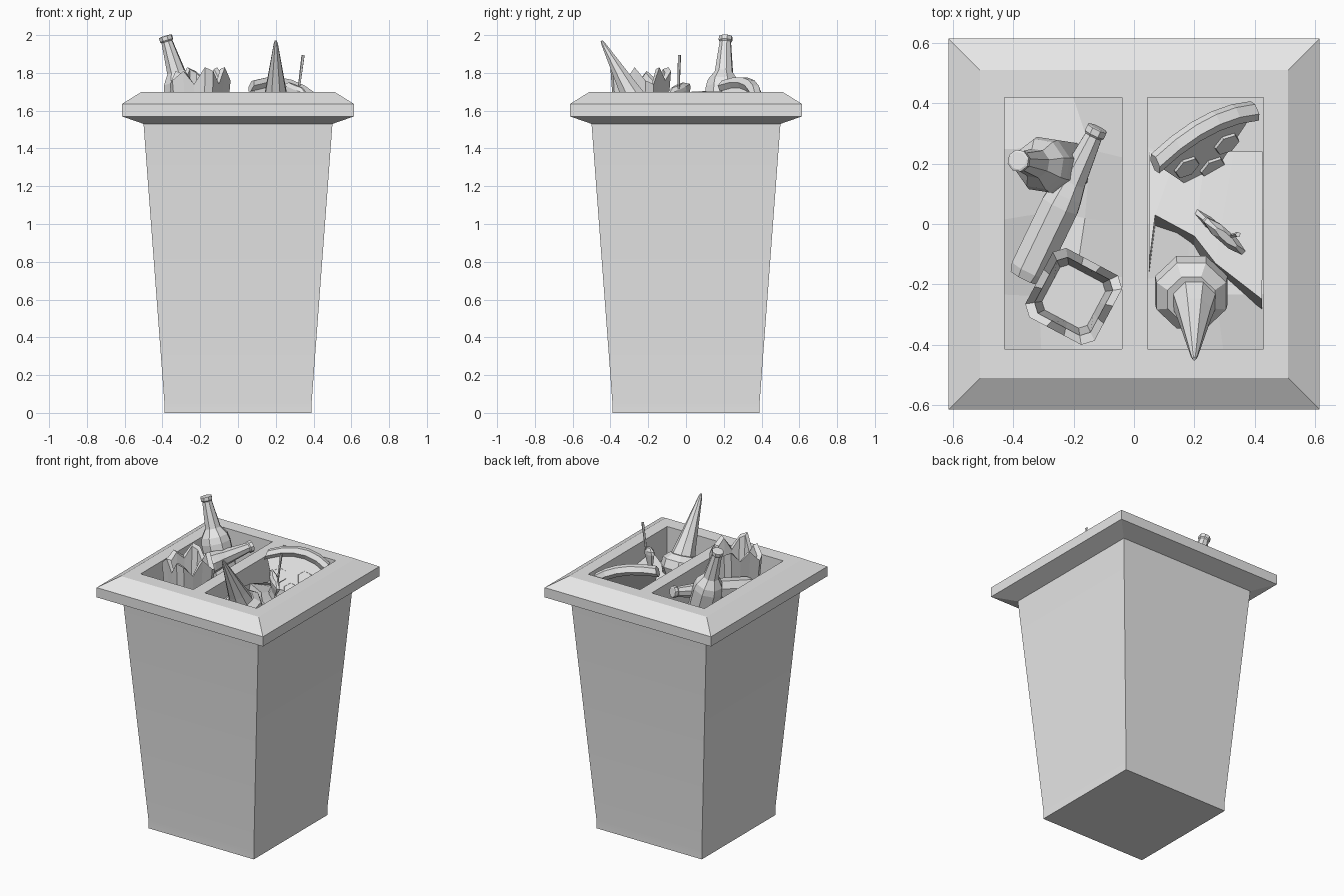
import bpy, bmesh, math, random
from mathutils import Vector, Matrix

random.seed(4)
cube = bpy.data.objects.get("Cube")
if cube:
    bpy.data.objects.remove(cube)

grey = bpy.data.materials.new("plain grey")
grey.use_nodes = True
grey.diffuse_color = (0.8, 0.8, 0.8, 1)
grey.node_tree.nodes["Principled BSDF"].inputs["Base Color"].default_value = (0.8, 0.8, 0.8, 1)


def make(name, verts, faces, fix=True):
    mesh = bpy.data.meshes.new(name)
    mesh.from_pydata([tuple(v) for v in verts], [], faces)
    if fix:
        bm = bmesh.new()
        bm.from_mesh(mesh)
        bmesh.ops.recalc_face_normals(bm, faces=bm.faces)
        bm.to_mesh(mesh)
        bm.free()
    mesh.materials.append(grey)
    obj = bpy.data.objects.new(name, mesh)
    bpy.context.collection.objects.link(obj)
    return obj


def loft(name, rings, start=True, end=True, closed=True, fix=True):
    """Skin a list of equally long rings, with optional end caps."""
    n = len(rings[0])
    verts = [v for ring in rings for v in ring]
    faces = []
    for r in range(len(rings) - 1):
        for i in range(n if closed else n - 1):
            j = (i + 1) % n
            faces.append((r * n + i, r * n + j, (r + 1) * n + j, (r + 1) * n + i))
    if start:
        faces.append(tuple(reversed(range(n))))
    if end:
        faces.append(tuple(range(len(verts) - n, len(verts))))
    return make(name, verts, faces, fix)


def square(half, z):
    return [(-half, -half, z), (half, -half, z), (half, half, z), (-half, half, z)]


def turned(name, profile, top, toward, sides=8):
    """Revolve (radius, distance) pairs along the line from top toward a point."""
    top, toward = Vector(top), Vector(toward)
    axis = (toward - top).normalized()
    turn = axis.to_track_quat('Z', 'Y')
    rings = []
    for radius, dist in profile:
        rings.append([top + turn @ Vector((radius * math.cos(a), radius * math.sin(a), dist))
                      for a in (math.tau * (i + 0.5) / sides for i in range(sides))])
    return loft(name, rings)


# Tapered bin body
body = loft("bin_body", [square(0.39, 0), square(0.39, 0.06), square(0.5, 1.53)], end=False)

# Overhanging rim
loft("bin_rim", [square(h, z) for h, z in
                 [(0.5, 1.53), (0.615, 1.57), (0.615, 1.635), (0.51, 1.7)]],
     start=False, end=False)

# Top plate with two openings and their inner walls
xs = [-0.51, -0.43, -0.04, 0.045, 0.43, 0.51]
ys = [-0.51, -0.415, 0.42, 0.51]
verts, faces = [], []


def quad(points):
    faces.append(tuple(range(len(verts), len(verts) + 4)))
    verts.extend(points)


for i in range(5):
    for j in range(3):
        x0, x1, y0, y1 = xs[i], xs[i + 1], ys[j], ys[j + 1]
        corners = [(x0, y0), (x1, y0), (x1, y1), (x0, y1)]
        if j == 1 and i in (1, 3):
            for (ax, ay), (bx, by) in zip(corners, corners[1:] + corners[:1]):
                quad([(ax, ay, 1.7), (bx, by, 1.7), (bx, by, 1.4), (ax, ay, 1.4)])
        else:
            quad([(x, y, 1.7) for x, y in corners])
make("top_plate", verts, faces, fix=False)

# Crumpled rubbish filling each opening
for side, x0, x1 in (("right", xs[1], xs[2]), ("left", xs[3], xs[4])):
    rows = []
    for j in range(5):
        y = ys[1] + (ys[2] - ys[1]) * j / 4
        rows.append([])
        for i in range(4):
            inner = 0.035 if 0 < i < 3 else 0
            rows[-1].append((x0 + (x1 - x0) * i / 3 + random.uniform(-inner, inner),
                             y + (random.uniform(-0.05, 0.05) if 0 < j < 4 else 0),
                             1.51 + random.uniform(-0.045, 0.045)))
    loft("rubbish_" + side, rows, False, False, closed=False, fix=False)

# Folded card in the left opening
ridge = [(0.05, -0.13), (0.07, 0.03), (0.2, -0.04), (0.27, -0.13), (0.425, -0.25)]
loft("folded_card",
     [[(x, y - 0.04, 1.47) for x, y in ridge],
      [(x, y, 1.6) for x, y in ridge],
      [(0.05 + 0.094 * i, 0.24, 1.52) for i in range(5)]], False, False, closed=False, fix=False)


# Two bottles
def bottle(name, top, toward, radius):
    turned(name, [(0.03, 0), (0.037, 0.003), (0.037, 0.025), (0.031, 0.032), (0.05, 0.2),
                  (radius * 0.9, 0.25), (radius, 0.29), (radius, 0.53), (radius * 0.85, 0.56)],
           top, toward)


bottle("standing_bottle", (-0.385, 0.21, 1.995), (-0.29, 0.195, 1.68), 0.095)
bottle("lying_bottle", (-0.12, 0.32, 1.69), (-0.37, -0.2, 1.59), 0.068)

# Broken square jar with a jagged edge
spin = Matrix.Translation((-0.2, -0.24, 0)) @ Matrix.Rotation(math.radians(-28), 4, 'Z')
jags = [0.03, -0.04, 0.05, -0.02]


def jar_ring(half, z, jag=0.0):
    ring = []
    for side in range(4):
        turn = Matrix.Rotation(side * math.pi / 2, 4, 'Z')
        for k in range(4):
            dz = jags[(k + side) % 4] * jag
            ring.append(spin @ turn @ Vector((half, half * (k * 0.5 - 0.75), z + dz)))
    return ring


loft("broken_jar", [jar_ring(0.11, 1.48), jar_ring(0.13, 1.78, 1), jar_ring(0.105, 1.77, 1),
                    jar_ring(0.085, 1.54)])

# Pizza slice leaning in the opening: base, crust, round toppings
L, R, T = Vector((0.07, 0.2, 1.73)), Vector((0.4, 0.375, 1.66)), Vector((0.22, 0.1, 1.46))
bulge = ((L + R) / 2 - T) * 0.2
arc = [L.lerp(R, i / 5) + bulge * (1 - (i / 2.5 - 1) ** 2) for i in range(6)]
normal = (R - L).cross(T - L).normalized()
if normal.y > 0:
    normal.negate()
outline = arc + [T]
loft("pizza_base", [outline, [p - normal * 0.025 for p in outline]])
out = bulge.normalized()
loft("pizza_crust", [[p + (out * math.cos(a) + normal * math.sin(a)) * 0.035
                      for a in (math.tau * k / 6 for k in range(6))] for p in arc])
for k, (a, b) in enumerate([(0.49, 0.15), (0.09, 0.29), (0.11, 0.57)]):
    centre = T + (L - T) * a + (R - T) * b
    turned("pizza_topping_%d" % (k + 1), [(0.045, 0), (0.048, 0.012)],
           centre + normal * 0.009, centre, sides=6)

# Upturned cone with its scoop
turned("cone", [(0.006, 0), (0.012, 0.02), (0.06, 0.31), (0.092, 0.47)],
       (0.2, -0.447, 1.97), (0.2, -0.25, 1.62))
turned("scoop", [(0.085, 0), (0.125, 0.035), (0.13, 0.09), (0.09, 0.15)],
       (0.19, -0.25, 1.64), (0.19, -0.2, 1.5))

# Flat fruit core and its stem
core = turned("fruit_core", [(0.05, 0), (0.095, 0.02), (0.095, 0.04), (0.05, 0.11), (0.09, 0.2)],
              (0, 0, 0), (0, 0, -1))
core.matrix_world = (Matrix.Translation((0.305, -0.045, 1.735))
                     @ Matrix.Rotation(math.radians(-41), 4, 'Z')
                     @ Matrix.Rotation(0.3, 4, 'Y') @ Matrix.Diagonal((1, 0.25, 1, 1)))
turned("fruit_stem", [(0.009, 0), (0.006, 0.2)], (0.345, -0.035, 1.895), (0.32, -0.04, 1.7), 5)

# Soft kink near the foot of the body
bpy.ops.object.select_all(action='DESELECT')
body.select_set(True)
bpy.context.view_layer.objects.active = body
bpy.ops.object.shade_smooth_by_angle(angle=math.radians(30))
